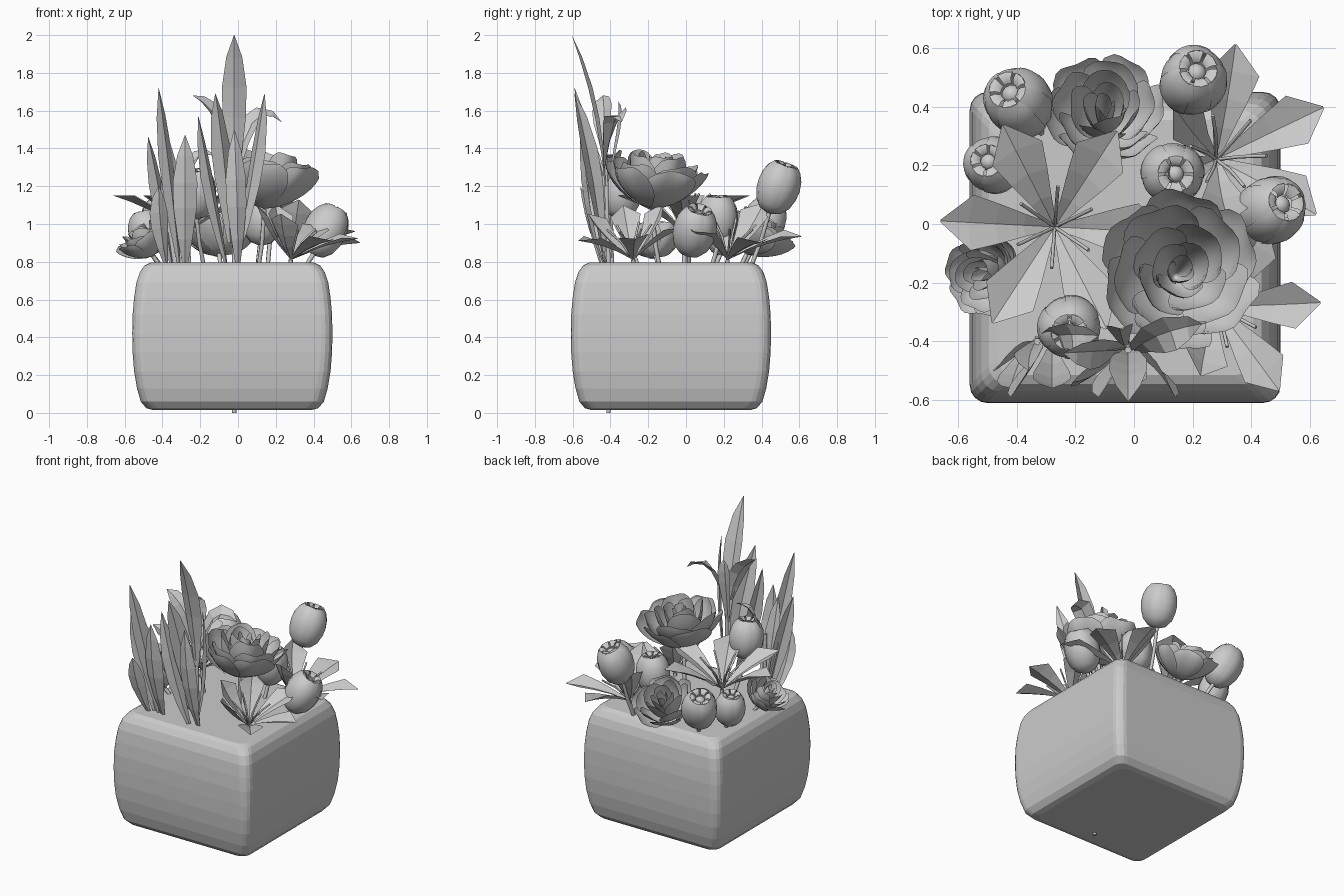
import bpy, bmesh
from math import sin, cos, pi, radians
from mathutils import Vector, Matrix

if "Cube" in bpy.data.objects:
    bpy.data.objects.remove(bpy.data.objects["Cube"])


def finish(bm, name, smooth=False):
    me = bpy.data.meshes.new(name)
    bm.to_mesh(me)
    bm.free()
    for p in me.polygons:
        p.use_smooth = smooth
    ob = bpy.data.objects.new(name, me)
    bpy.context.collection.objects.link(ob)
    return ob


def frame(base, axis, scale=1.0):
    q = Vector(axis).normalized().to_track_quat('Z', 'Y')
    return Matrix.Translation(base) @ q.to_matrix().to_4x4() @ Matrix.Scale(scale, 4)


def grid(bm, rows):
    rows = [[bm.verts.new(p) for p in r] for r in rows]
    for a, b in zip(rows, rows[1:]):
        for i in range(len(a) - 1):
            bm.faces.new((a[i], a[i + 1], b[i + 1], b[i]))


def bezier(p, t):
    a, b, c = map(Vector, p)
    return a * (1 - t) ** 2 + b * 2 * t * (1 - t) + c * t * t


def leaf(bm, path, width, hint, fold, shape, M=Matrix()):
    """Creased leaf along a bezier; shape = (position, width factor) pairs."""
    rows = []
    for t, w in shape:
        p = bezier(path, t)
        tan = (bezier(path, t + .02) - bezier(path, t - .02)).normalized()
        side = tan.cross(Vector(hint)).normalized()
        up = side.cross(tan)
        h = width * w / 2
        rows.append([M @ (p + side * h + up * fold * h), M @ p, M @ (p - side * h + up * fold * h)])
    grid(bm, rows)


def tubes(name, paths, radius):
    cu = bpy.data.curves.new(name, 'CURVE')
    cu.dimensions = '3D'
    cu.bevel_depth = radius
    cu.bevel_resolution = 1
    cu.use_fill_caps = True
    for path in paths:
        sp = cu.splines.new('POLY')
        sp.points.add(len(path) - 1)
        for pt, co in zip(sp.points, path):
            pt.co = (*co, 1)
    ob = bpy.data.objects.new(name, cu)
    bpy.context.collection.objects.link(ob)


# pot: stacked rounded squares with bulging sides
bm = bmesh.new()
prev = None
for z, h in [(.015, .42), (.025, .455), (.06, .485), (.13, .505), (.22, .52), (.32, .528), (.42, .53),
             (.52, .528), (.61, .52), (.69, .508), (.745, .49), (.78, .465), (.795, .435)]:
    r = .06
    ring = []
    for k in range(4):
        for j in range(5):
            a = k * pi / 2 + j * pi / 8
            cx, cy = [(1, 1), (-1, 1), (-1, -1), (1, -1)][k]
            ring.append(bm.verts.new((-.03 + cx * (h - r) + r * cos(a), -.08 + cy * (h - r) + r * sin(a), z)))
    if prev:
        for i in range(20):
            bm.faces.new((prev[i], prev[(i + 1) % 20], ring[(i + 1) % 20], ring[i]))
    else:
        bm.faces.new(ring[::-1])
    prev = ring
bm.faces.new(prev)
finish(bm, "pot")

stems = [[(-.02, -.41, 0), (-.02, -.41, .8), (-.02, -.43, 1.5)], [(-.33, -.39, .7), (-.33, -.4, 1.2)]]


# tulips: six overlapping petals around a small core
def tulip(i, c, axis, s=1.0):
    prof = [(.015, -.14), (.06, -.125), (.095, -.085), (.113, -.03), (.117, .02), (.109, .07), (.09, .11), (.066, .136)]
    M = frame(c, axis, s)
    bm = bmesh.new()
    for k in range(6):
        rows = []
        for v, (r, z) in enumerate(prof):
            w = radians(38 if k % 2 else 42)
            row = []
            for j in range(9):
                u = j / 4 - 1
                rr = r * (1.0 if k % 2 else .95) * (1 - .03 * u * u)
                a = k * pi / 3 + u * w
                row.append(M @ Vector((rr * cos(a), rr * sin(a), z - (.006 * u * u if v == 7 else 0))))
            rows.append(row)
        grid(bm, rows)
    # tips folded inwards, and the core inside
    for k in range(6):
        a = k * pi / 3
        grid(bm, [[M @ Vector((r * cos(a + u), r * sin(a + u), z)) for u in (-.42, 0, .42)]
                  for r, z in ((.066, .136), (.045, .135), (.03, .115))])
    bmesh.ops.create_uvsphere(bm, u_segments=12, v_segments=8, radius=.035,
                              matrix=M @ Matrix.Translation((0, 0, .085)))
    finish(bm, f"tulip_{i}", True)
    base = M @ Vector((0, 0, -.13))
    stems.append([(c[0] * .75, c[1] * .65, .7), (base.x * .93, base.y * .9, base.z * .5 + .38), base])


for i, t in enumerate([((-.39, .41, 1.0), (-.35, .4, 1)), ((.2, .485, 1.19), (.15, .35, 1)),
                       ((.13, .17, 1.02), (.1, 0, 1), .95), ((.46, .045, .96), (.5, .25, 1)),
                       ((-.48, .2, .95), (-.2, .15, 1), .85), ((-.22, -.35, 1.16), (0, -.15, 1), .95)]):
    tulip(i, *t)


# roses: rings of cupped, overlapping petals
def rose(i, base, axis, radius, height):
    M = frame(base, axis)
    bm = bmesh.new()
    for k, (R, h, n) in enumerate([(1.0, .88, 6), (.84, .96, 5), (.58, 1.0, 4), (.36, 1.0, 3), (.17, .97, 3)]):
        for p in range(n):
            rows = []
            for vi in range(8):
                row = []
                for j in range(9):
                    u = j / 4 - 1
                    v = vi / 7 * (1 - .2 * u ** 4)
                    a = 2 * pi * p / n + k * .7 + u * pi / n * 1.35 * (.7 + .3 * sin(pi * min(1, v + .15)))
                    r = radius * R * (sin(v * pi / 2) ** .8) * (1 + .07 * u + .03 * sin(5 * u + p) * v)
                    z = height * (h * v ** 1.25 - (.12 * v ** 6 if k < 2 else 0) + .03 * sin(4 * u + p * 2 + k) * v)
                    row.append(M @ Vector((r * cos(a), r * sin(a), z)))
                rows.append(row)
            grid(bm, rows)
    bmesh.ops.remove_doubles(bm, verts=bm.verts, dist=1e-5)
    finish(bm, f"rose_{i}", True)
    b = Vector(base)
    stems.append([(b.x * .7, b.y * .7, .7), (b.x * .9, b.y * .9, (b.z + .7) / 2), b])


rose(0, (.14, -.18, 1.08), (.08, .1, 1), .265, .29)
rose(1, (-.1, .32, .84), (0, .5, 1), .2, .22)
rose(2, (-.45, -.16, .83), (-.6, -.1, 1), .145, .17)

# lilies: six pointed, creased petals with thin stamens
stamens = []
PETAL = [(0, .08), (.3, .4), (.55, .72), (.78, 1), (1, .05)]
for i, (c, axis, phase, L) in enumerate([((-.27, -.01, .95), (0, 0, 1), 57, 1.0),
                                         ((.28, .22, .81), (.22, .15, 1), 25, .95),
                                         ((.28, -.28, .81), (.18, -.12, 1), 5, .85)]):
    bm = bmesh.new()
    # tilt kept in world axes so the phase angles stay true
    M = Matrix.Translation(c) @ Vector((0, 0, 1)).rotation_difference(Vector(axis)).to_matrix().to_4x4()
    for k in range(6):
        a = radians(phase + 60 * k)
        d, up = Vector((cos(a), sin(a), 0)), Vector((0, 0, 1))
        # back petals of the low lilies stand steeper
        steep = i > 0 and k in (2, 3, 4)
        tip = d * .27 + up * .3 if steep else d * .39 + up * .2
        leaf(bm, [(0, 0, 0), (d * .17 + up * .13) * L, tip * L], .19 * L, up, .4, PETAL, M)
        d = Vector((cos(a + .5), sin(a + .5), 0))
        stamens.append([M @ Vector((0, 0, 0)), M @ ((d * .06 + up * .12) * L), M @ ((d * .14 + up * .21) * L)])
    finish(bm, f"lily_{i}")
    stems.append([(c[0] * .9, c[1] * .9, .6), c])
tubes("lily_stamens", stamens, .006)

# spear leaves along the front: start, bend, tip, width
BLADE = [(0, .25), (.2, .6), (.45, .95), (.65, 1), (.85, .65), (1, .02)]
bm = bmesh.new()
for p0, p1, p2, w in [
        ((-.02, -.43, 1.2), (-.02, -.46, 1.6), (-.02, -.605, 2.0), .13),
        ((.0, -.44, .79), (.0, -.58, 1.1), (-.02, -.56, 1.5), .11),
        ((-.04, -.44, .9), (-.06, -.5, 1.3), (-.12, -.59, 1.69), .12),
        ((.0, -.44, .85), (.08, -.48, 1.25), (.14, -.59, 1.69), .11),
        ((-.06, -.45, .79), (-.13, -.53, 1.1), (-.21, -.54, 1.57), .1),
        ((-.04, -.43, 1.35), (-.08, -.43, 1.6), (-.24, -.44, 1.68), .12),
        ((.0, -.43, 1.3), (.06, -.37, 1.68), (.23, -.34, 1.54), .13),
        ((-.03, -.42, 1.2), (-.06, -.34, 1.6), (-.04, -.36, 1.65), .09),
        ((-.31, -.42, .79), (-.35, -.5, 1.2), (-.42, -.59, 1.72), .1),
        ((-.35, -.41, .79), (-.4, -.45, 1.1), (-.475, -.5, 1.46), .1),
        ((-.28, -.43, .79), (-.28, -.57, 1.1), (-.28, -.56, 1.47), .13),
        ((-.33, -.4, .79), (-.36, -.42, 1.1), (-.36, -.5, 1.43), .1),
        ((-.38, -.44, .79), (-.42, -.54, 1.0), (-.42, -.56, 1.2), .1),
        ((-.31, -.39, 1.1), (-.27, -.37, 1.42), (-.12, -.38, 1.36), .1)]:
    flat = abs(p2[0] - p0[0]) > .15 and p0[2] > 1
    leaf(bm, [p0, p1, p2], w, (0, -.4, 1) if flat else (p2[0] - p0[0], .12, 0), .35, BLADE)
finish(bm, "spear_leaves")

tubes("stems", stems, .012)
